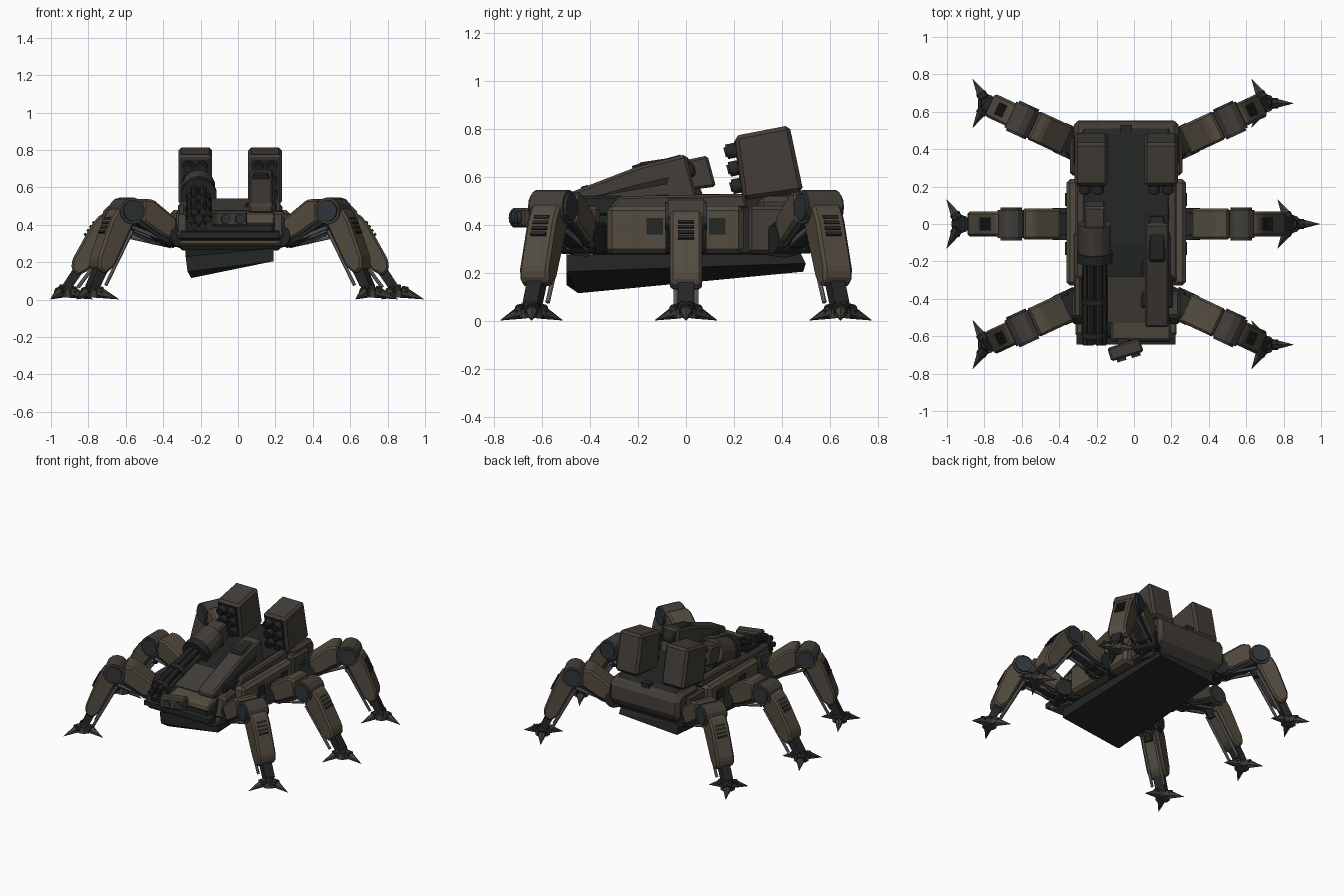
import bpy, bmesh
from math import radians, cos, sin, pi
from mathutils import Matrix, Vector

CX = -0.042  # body centre line


def material(name, c):
    m = bpy.data.materials.new(name)
    m.diffuse_color = (*c, 1)
    return m


TAN = material("tan_armour", (0.085, 0.070, 0.050))
BROWN = material("brown_armour", (0.056, 0.048, 0.040))
DARK = material("dark_metal", (0.018, 0.020, 0.020))
STEEL = material("steel", (0.16, 0.17, 0.18))
GLASS = material("glass", (0.028, 0.036, 0.042))
BODY = Matrix.Translation((CX, 0, 0))
# maps a (s, t, z) part frame so that s runs along y and t across x
SIDE = BODY @ Matrix(((0, 1, 0, 0), (1, 0, 0, 0), (0, 0, 1, 0), (0, 0, 0, 1)))


def finish(name, bm, mat, M, bevel=0.0):
    if bevel:
        bmesh.ops.bevel(bm, geom=bm.edges[:], offset=bevel, segments=1, affect='EDGES', profile=0.5)
    bm.transform(M)
    bmesh.ops.recalc_face_normals(bm, faces=bm.faces[:])
    me = bpy.data.meshes.new(name)
    bm.to_mesh(me)
    bm.free()
    me.materials.append(mat)
    ob = bpy.data.objects.new(name, me)
    bpy.context.collection.objects.link(ob)
    return ob


def prism(name, prof, t0, t1, mat, M=SIDE, bevel=0.0):
    """Profile in the s-z plane, extruded across t."""
    bm = bmesh.new()
    f = bm.faces.new([bm.verts.new((s, t0, z)) for s, z in prof])
    r = bmesh.ops.extrude_face_region(bm, geom=[f])
    bmesh.ops.translate(bm, vec=(0, t1 - t0, 0),
                        verts=[v for v in r["geom"] if isinstance(v, bmesh.types.BMVert)])
    return finish(name, bm, mat, M, bevel)


def box(name, lo, hi, mat, M=BODY, bevel=0.0):
    prof = [(lo[0], lo[2]), (hi[0], lo[2]), (hi[0], hi[2]), (lo[0], hi[2])]
    return prism(name, prof, lo[1], hi[1], mat, M, bevel)


def tube(name, p, q, r, mat, M=BODY, n=12, r2=None):
    p, q = Vector(p), Vector(q)
    bm = bmesh.new()
    bmesh.ops.create_cone(bm, cap_ends=True, segments=n, radius1=r,
                          radius2=r if r2 is None else r2, depth=(q - p).length)
    R = (q - p).to_track_quat('Z', 'Y').to_matrix().to_4x4()
    return finish(name, bm, mat, M @ Matrix.Translation((p + q) / 2) @ R)


# hull
prism("hull", [(-0.61, 0.34), (-0.56, 0.30), (-0.35, 0.27), (0.42, 0.27), (0.54, 0.36), (0.55, 0.47),
               (0.49, 0.53), (-0.12, 0.53), (-0.5, 0.47), (-0.61, 0.43)], -0.24, 0.24, DARK, bevel=0.015)
prism("rear_armour", [(0.30, 0.28), (0.44, 0.26), (0.555, 0.35), (0.55, 0.49), (0.50, 0.52), (0.30, 0.52)],
      -0.28, 0.28, BROWN, bevel=0.025)
box("rear_hatch", (-0.03, 0.48, 0.50), (0.03, 0.53, 0.535), DARK)
prism("nose_plate", [(-0.63, 0.40), (-0.52, 0.38), (-0.52, 0.47), (-0.62, 0.45)], -0.08, 0.24, TAN, bevel=0.01)
prism("front_deck", [(-0.53, 0.44), (-0.28, 0.50), (-0.28, 0.54), (-0.53, 0.475)], -0.10, 0.16, BROWN)
prism("front_bumper", [(-0.645, 0.33), (-0.58, 0.31), (-0.58, 0.37), (-0.645, 0.36)], -0.265, 0.265, DARK)
prism("front_skirt", [(-0.60, 0.29), (-0.40, 0.265), (-0.40, 0.33), (-0.60, 0.33)], -0.27, 0.27, TAN, bevel=0.01)

# tilted belly plate
bm = bmesh.new()
for v in [(-0.27, -0.5, 0.15), (-0.25, -0.45, 0.115), (0.19, -0.5, 0.205), (-0.27, 0.49, 0.205), (0.19, 0.5, 0.24),
          (-0.28, -0.5, 0.23), (0.19, -0.5, 0.275), (-0.28, 0.48, 0.28), (0.19, 0.48, 0.28)]:
    bm.verts.new(v)
bmesh.ops.convex_hull(bm, input=bm.verts[:])
finish("belly_plate", bm, DARK, Matrix())

# side sponsons with windows
for sd in (-1, 1):
    M = SIDE @ Matrix.Diagonal((1, sd, 1, 1))
    prism("side_sponson", [(-0.33, 0.28), (0.24, 0.28), (0.24, 0.48), (-0.33, 0.48)], 0.2, 0.32, TAN, M, 0.02)
    prism("rear_side_panel", [(0.26, 0.28), (0.40, 0.28), (0.46, 0.36), (0.46, 0.48), (0.26, 0.48)],
          0.2, 0.30, BROWN, M, 0.015)
    prism("front_side_panel", [(-0.54, 0.33), (-0.36, 0.28), (-0.36, 0.48), (-0.50, 0.47)],
          0.2, 0.29, BROWN, M, 0.015)
    prism("deck_rail", [(-0.32, 0.47), (0.26, 0.47), (0.24, 0.53), (-0.28, 0.52)], 0.2, 0.27, BROWN, M, 0.01)
    for y in (-0.13, 0.13):
        box("side_window", (y - 0.035, 0.30, 0.36), (y + 0.035, 0.326, 0.43), DARK, M)

# camera head on the nose
C = Matrix.Translation((-0.045, -0.675, 0.43)) @ Matrix.Rotation(radians(17), 4, 'Z')
box("camera_head", (-0.09, -0.035, -0.04), (0.09, 0.04, 0.04), BROWN, C, 0.01)
box("camera_mount", (-0.03, 0.03, -0.03), (0.03, 0.12, 0.02), DARK, C)
for x in (-0.035, 0.045):
    tube("camera_lens", (x, -0.03, 0), (x, -0.05, 0), 0.025, GLASS, C)

# right sloped weapon housing
prism("right_housing", [(-0.55, 0.46), (0.05, 0.50), (0.0, 0.695), (-0.2, 0.645), (-0.55, 0.51)],
      0.10, 0.23, BROWN, bevel=0.012)
prism("right_housing_strip", [(-0.42, 0.51), (-0.08, 0.57), (-0.07, 0.60), (-0.2, 0.57)], 0.22, 0.24, DARK)
prism("right_housing_cap", [(-0.21, 0.60), (0.04, 0.60), (0.04, 0.64), (0.0, 0.69), (-0.2, 0.66)],
      0.12, 0.21, DARK, bevel=0.01)
box("right_housing_foot", (0.08, -0.45, 0.44), (0.25, 0.03, 0.52), DARK, BODY, 0.01)


# left rotary gun, sloping down to the front
def gp(y, a=0.0, r=0.0):
    return (-0.168 + r * cos(a), y, 0.43 + (y + 0.64) * 0.28 + r * sin(a))


for i in range(6):
    a = i * pi / 3
    tube("gun_barrel", gp(-0.645, a, 0.045), gp(-0.15, a, 0.045), 0.02, DARK, n=8)
for y in (-0.60, -0.42):
    tube("barrel_clamp", gp(y), gp(y + 0.03), 0.07, DARK, n=14)
tube("barrel_core", gp(-0.62), gp(-0.15), 0.025, DARK, n=8)
tube("gun_collar", gp(-0.20), gp(-0.15), 0.097, DARK, n=14)
tube("gun_housing", gp(-0.17), gp(0.0), 0.088, BROWN, n=14)
prism("gun_breech", [(-0.03, 0.54), (0.125, 0.56), (0.09, 0.69), (-0.03, 0.665)], -0.225, -0.11, BROWN, bevel=0.01)
prism("gun_mount", [(-0.20, 0.48), (0.08, 0.50), (0.05, 0.58), (-0.15, 0.54)], -0.22, -0.12, DARK)
box("gun_side_plate", (-0.28, -0.50, 0.42), (-0.24, -0.05, 0.51), BROWN, BODY, 0.01)

# missile pods with launch tubes
for x in (-0.186, 0.186):
    prism("missile_pod", [(0.24, 0.505), (0.49, 0.54), (0.432, 0.816), (0.203, 0.772)],
          x - 0.09, x + 0.09, BROWN, bevel=0.016)
    prism("pod_face", [(0.232, 0.53), (0.26, 0.53), (0.23, 0.75), (0.201, 0.75)], x - 0.07, x + 0.07, DARK)
    box("pod_mount", (x - 0.05, 0.27, 0.48), (x + 0.05, 0.44, 0.56), DARK)
    for row in range(3):
        for dx in (-0.036, 0.036):
            y, z = 0.221 - 0.012 * row, 0.565 + 0.073 * row
            tube("launch_tube", (x + dx, y + 0.03, z + 0.006), (x + dx, y - 0.028, z - 0.006), 0.031, DARK)
            tube("missile_tip", (x + dx, y - 0.025, z - 0.005), (x + dx, y - 0.036, z - 0.008), 0.02, DARK)


# legs: s runs outward from the hip, (a, b) run along and out of the shin
def leg(M, K, foot):
    D = (Vector((foot, 0.05)) - K).normalized()
    N = Vector((-D.y, D.x))

    def sh(*pts):
        return [tuple(K + D * a + N * b) for a, b in pts]

    def th(*pts):  # u: 0 at hip, 1 at knee; z measured for the tallest knee
        return [(u * K.x, z + (K.y - 0.476) * u) for u, z in pts]

    def rod(name, a0, b0, a1, b1, t, r, mat):
        (s0, z0), (s1, z1) = sh((a0, b0), (a1, b1))
        tube(name, (s0, t, z0), (s1, t, z1), r, mat, M, 8)

    box("hip_bracket", (-0.14, -0.075, 0.28), (0.04, 0.075, 0.41), DARK, M, 0.012)
    tube("hip_joint", (0.05, -0.085, 0.34), (0.05, 0.085, 0.34), 0.06, DARK, M)
    prism("thigh", th((0, 0.29), (0.4, 0.31), (0.9, 0.41), (0.85, 0.51), (0.5, 0.48), (0, 0.40)),
          -0.06, 0.06, DARK, M)
    prism("thigh_armour", th((0.2, 0.31), (0.45, 0.34), (0.82, 0.42), (0.80, 0.54), (0.62, 0.535), (0.2, 0.43)),
          -0.082, 0.082, TAN, M, 0.012)
    tube("knee_joint", (K.x, -0.076, K.y), (K.x, 0.076, K.y), 0.072, BROWN, M)
    tube("knee_disc", (K.x, -0.088, K.y), (K.x, 0.088, K.y), 0.058, GLASS, M)
    prism("shin_armour", sh((0.0, 0.04), (0.03, 0.075), (0.10, 0.082), (0.315, 0.06), (0.36, 0.035),
                            (0.37, -0.015), (0.31, -0.045), (0.05, -0.045)), -0.066, 0.066, TAN, M, 0.012)
    for i in range(4):
        a = 0.08 + 0.026 * i
        prism("shin_vent", sh((a, 0.06), (a + 0.014, 0.06), (a + 0.014, 0.086), (a, 0.086)), -0.034, 0.034, DARK, M)
    prism("shin_core", sh((0.30, -0.025), (0.30, 0.03), (0.46, 0.025), (0.46, -0.025)), -0.034, 0.034, DARK, M)
    for t in (-0.042, 0.042):
        rod("shin_rod", 0.09, -0.06, 0.42, -0.05, t, 0.010, STEEL)
        tube("thigh_rod", (0.03, t, 0.285), (K.x - 0.02, t, K.y - 0.09), 0.011, STEEL, M, 8)
    rod("rod_clevis", 0.04, -0.055, 0.12, -0.06, 0, 0.03, DARK)
    # foot keeps the same heading on every leg
    F = Matrix.Translation(M @ Vector((foot, 0, 0)))
    tube("ankle", (0, 0, 0.03), (0, 0, 0.08), 0.042, DARK, F, 10, 0.028)
    tube("foot_hub", (0, 0, 0.012), (0, 0, 0.05), 0.05, BROWN, F, 10, 0.045)
    for i in range(3):
        c, s = cos(i * 2 * pi / 3), sin(i * 2 * pi / 3)
        tube("foot_claw", (0.035 * c, 0.035 * s, 0.042), (0.15 * c, 0.15 * s, 0.002), 0.034, BROWN, F, 6, 0.001)
        tube("claw_knuckle", (0.03 * c, 0.03 * s, 0.045), (0.065 * c, 0.065 * s, 0.04), 0.028, DARK, F, 8)


for side in (-1, 1):
    for row in (-1, 0, 1):
        px, ang = (0.285, 0) if row == 0 else (0.256, radians(25) * row)
        knee, foot = ((0.33, 0.438), 0.60) if row == 0 else ((0.328, 0.475), 0.54)
        if side < 0:
            ang = pi - ang
        leg(Matrix.Translation((CX + side * px, 0.417 * row, 0)) @ Matrix.Rotation(ang, 4, 'Z'), Vector(knee), foot)
